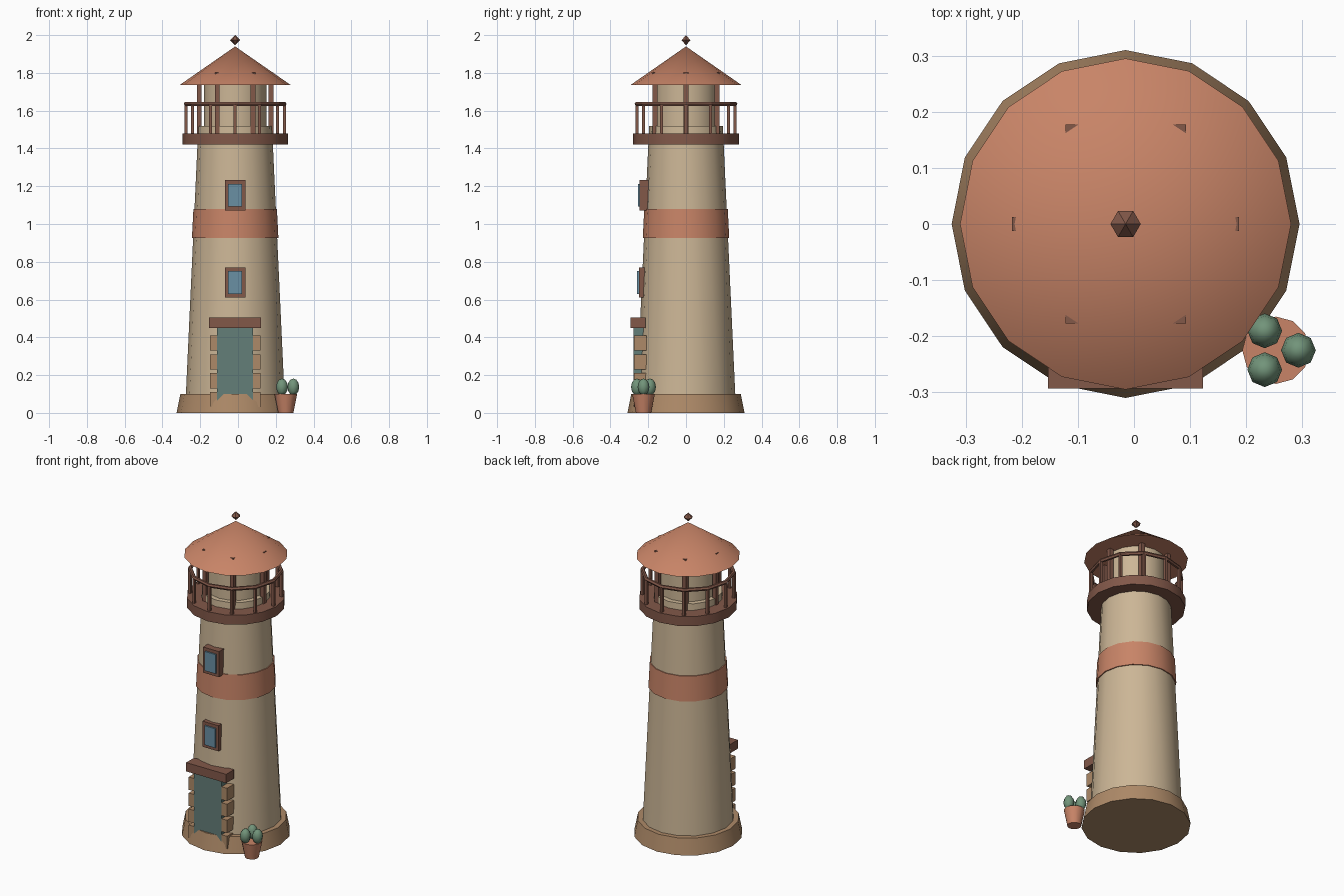
import bpy, bmesh, math
from mathutils import Vector

if "Cube" in bpy.data.objects:
    bpy.data.objects.remove(bpy.data.objects["Cube"])

CX = -0.015  # tower axis


def material(name, rgb):
    m = bpy.data.materials.new(name)
    lin = [((c / 255 + 0.055) / 1.055) ** 2.4 for c in rgb]
    m.diffuse_color = (*lin, 1)
    m.use_nodes = True
    m.node_tree.nodes["Principled BSDF"].inputs["Base Color"].default_value = m.diffuse_color
    return m


WALL = material("tan_plaster", (204, 182, 150))
CLAY = material("terracotta", (200, 132, 103))
WOOD = material("dark_brown", (130, 88, 73))
STONE = material("brown_stone", (174, 138, 104))
DOOR = material("teal_door", (100, 126, 121))
GLASS = material("blue_glass", (106, 144, 164))
LEAF = material("leaf_green", (114, 148, 122))


def finish(name, bm, mat, loc=(0, 0, 0), angle=0):
    bmesh.ops.recalc_face_normals(bm, faces=bm.faces)
    me = bpy.data.meshes.new(name)
    bm.to_mesh(me)
    bm.free()
    me.materials.append(mat)
    ob = bpy.data.objects.new(name, me)
    ob.location = loc
    bpy.context.collection.objects.link(ob)
    if angle:
        bpy.ops.object.select_all(action='DESELECT')
        ob.select_set(True)
        bpy.context.view_layer.objects.active = ob
        bpy.ops.object.shade_smooth_by_angle(angle=math.radians(angle))
    return ob


def box(name, mat, x, y, z):
    """Box from (min, max) ranges, x measured from the tower axis."""
    bm = bmesh.new()
    bmesh.ops.create_cube(bm, size=1)
    size = [b - a for a, b in (x, y, z)]
    bmesh.ops.scale(bm, vec=size, verts=bm.verts)
    mid = [(a + b) / 2 for a, b in (x, y, z)]
    return finish(name, bm, mat, (CX + mid[0], mid[1], mid[2]))


def cone(name, mat, r1, r2, z1, z2, sides=16, x=CX, y=0, angle=30):
    bm = bmesh.new()
    bmesh.ops.create_cone(bm, cap_ends=True, segments=sides,
                          radius1=r1, radius2=r2, depth=z2 - z1)
    return finish(name, bm, mat, (x, y, (z1 + z2) / 2), angle)


# Tower body
cone("base_plinth", STONE, 0.31, 0.29, 0, 0.10)
cone("tower", WALL, 0.265, 0.195, 0.01, 1.52)
cone("painted_band", CLAY, 0.229, 0.221, 0.925, 1.08)

# Gallery and lantern room
cone("gallery_deck", WOOD, 0.28, 0.28, 1.42, 1.48)
cone("lantern_room", WALL, 0.165, 0.165, 1.48, 1.75)
for i in range(6):
    a = math.radians(60 * i)
    px, py = 0.19 * math.cos(a), 0.19 * math.sin(a)
    h = 0.0125
    box(f"lantern_post_{i + 1}", WOOD, (px - h, px + h), (py - h, py + h), (1.48, 1.8025))

# Railing: balusters and a twelve-sided ring
for i in range(12):
    a = math.radians(30 * i)
    px, py = 0.26 * math.cos(a), 0.26 * math.sin(a)
    h = 0.008
    box(f"baluster_{i + 1}", WOOD, (px - h, px + h), (py - h, py + h), (1.47, 1.635))
bpy.ops.mesh.primitive_torus_add(major_segments=12, minor_segments=6, major_radius=0.26,
                                 minor_radius=0.012, location=(CX, 0, 1.636))
rail = bpy.context.object
rail.name = "railing_ring"
rail.data.materials.append(WOOD)

# Roof and finial
cone("roof", CLAY, 0.295, 0, 1.735, 1.94)
bm = bmesh.new()
bmesh.ops.create_uvsphere(bm, u_segments=6, v_segments=2, radius=0.027)
for v in bm.verts:
    v.co = Vector((-v.co.y, v.co.x, v.co.z))
finish("finial", bm, WOOD, (CX, 0, 1.973))

# Doorway with stone jambs
box("door", DOOR, (-0.095, 0.095), (-0.278, -0.20), (0.02, 0.45))
box("door_lintel", WOOD, (-0.138, 0.138), (-0.293, -0.215), (0.45, 0.505))
for i in range(4):
    z = 0.07 + 0.1 * i
    for side, s in (("left", -1), ("right", 1)):
        x = sorted((s * 0.09, s * 0.133))
        box(f"jamb_stone_{side}_{i + 1}", STONE, x, (-0.276, -0.21), (z - 0.04, z + 0.04))

# Windows
for name, z, y in (("lower", 0.69, -0.25), ("upper", 1.152, -0.246)):
    box(f"{name}_window_frame", WOOD, (-0.055, 0.055), (y, -0.17), (z - 0.08, z + 0.08))
    box(f"{name}_window_glass", GLASS, (-0.037, 0.037), (y - 0.009, y), (z - 0.06, z + 0.06))

# Potted plant
PX, PY = 0.253, -0.225
cone("plant_pot", CLAY, 0.04, 0.06, 0, 0.10, 12, PX, PY, 40)
for i in range(3):
    a = math.radians(120 * i)
    bm = bmesh.new()
    bmesh.ops.create_uvsphere(bm, u_segments=8, v_segments=6, radius=0.031)
    bmesh.ops.scale(bm, vec=(1, 1, 1.45), verts=bm.verts)
    finish(f"plant_leaf_{i + 1}", bm, LEAF,
           (PX + 0.04 * math.cos(a), PY + 0.04 * math.sin(a), 0.137), 60)
